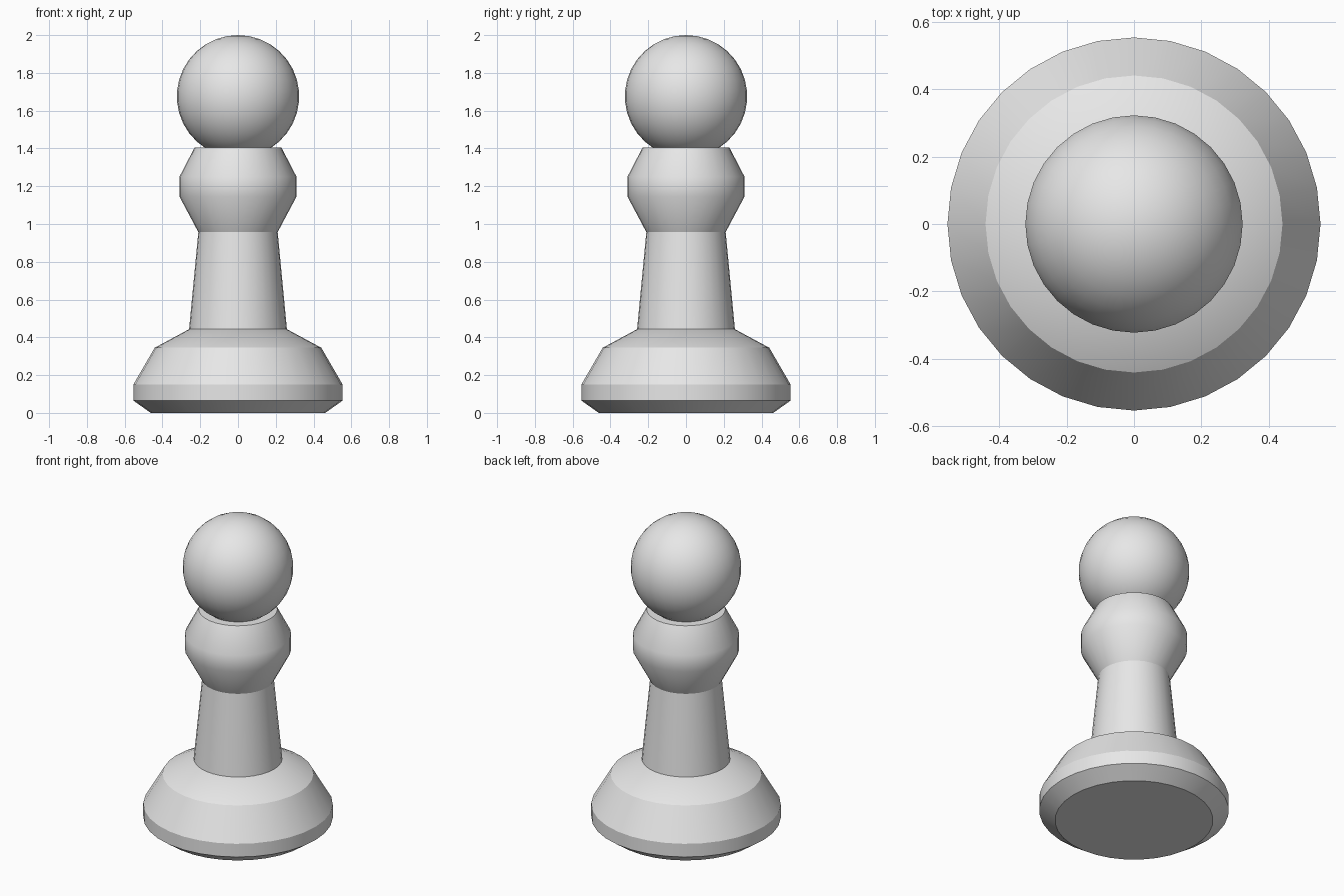
import bpy, bmesh, math

if "Cube" in bpy.data.objects:
    bpy.data.objects.remove(bpy.data.objects["Cube"])

SIDES = 32
grey = bpy.data.materials.new("light_grey")
grey.diffuse_color = (0.8, 0.8, 0.8, 1)
grey.use_nodes = True
grey.node_tree.nodes["Principled BSDF"].inputs["Base Color"].default_value = grey.diffuse_color


def finish(name, bm):
    """Turn a bmesh into a named object, smooth except at its sharp rims."""
    bmesh.ops.recalc_face_normals(bm, faces=bm.faces)
    mesh = bpy.data.meshes.new(name)
    bm.to_mesh(mesh)
    bm.free()
    mesh.materials.append(grey)
    obj = bpy.data.objects.new(name, mesh)
    bpy.context.collection.objects.link(obj)
    bpy.ops.object.select_all(action='DESELECT')
    obj.select_set(True)
    bpy.context.view_layer.objects.active = obj
    bpy.ops.object.shade_smooth_by_angle(angle=math.radians(29.4))


def lathe(name, profile):
    """Closed turned part from (radius, height) pairs, bottom to top."""
    bm = bmesh.new()
    rings = []
    for r, z in profile:
        rings.append([bm.verts.new((r * math.cos(a), r * math.sin(a), z))
                      for a in (math.tau * i / SIDES for i in range(SIDES))])
    for low, high in zip(rings, rings[1:]):
        for i in range(SIDES):
            j = (i + 1) % SIDES
            bm.faces.new((low[i], low[j], high[j], high[i]))
    bm.faces.new(rings[0][::-1])
    bm.faces.new(rings[-1])
    finish(name, bm)


# Wide foot with chamfered underside and stepped shoulder
lathe("base", [(0.462, 0), (0.554, 0.065), (0.554, 0.15),
               (0.441, 0.345), (0.259, 0.443)])

# Tapered stem
lathe("shaft", [(0.259, 0.443), (0.21, 0.957)])

# Bulging collar
lathe("collar", [(0.21, 0.957), (0.31, 1.145), (0.31, 1.25), (0.23, 1.405)])

# Ball on top, sunk slightly into the collar
bm = bmesh.new()
bmesh.ops.create_uvsphere(bm, u_segments=32, v_segments=17, radius=0.324)
bmesh.ops.translate(bm, verts=bm.verts, vec=(0, 0, 1.676))
finish("head", bm)
